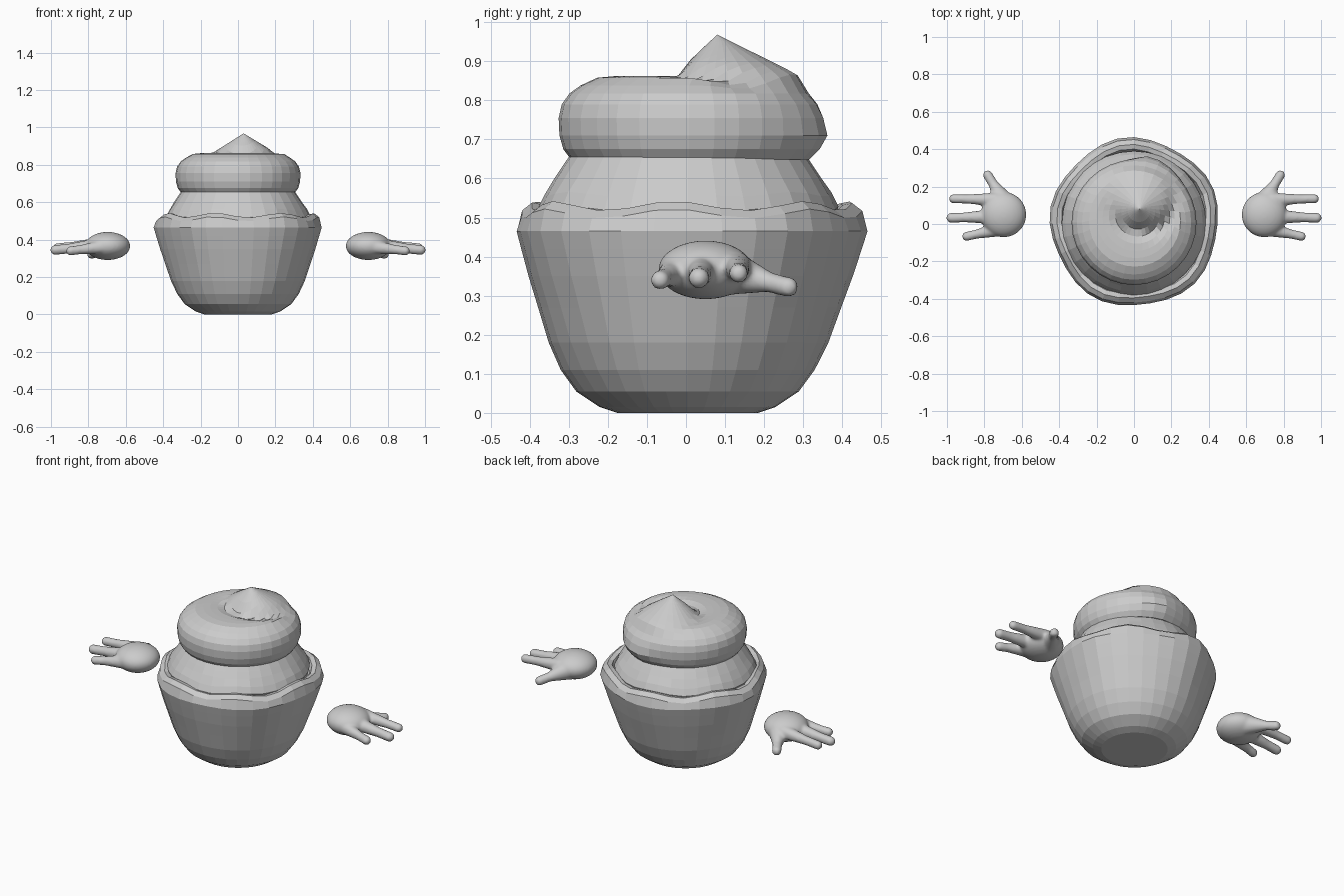
import bpy, bmesh
from math import sin, cos, pi, radians, exp, hypot, atan2
from mathutils import Vector, Matrix

if "Cube" in bpy.data.objects:
    bpy.data.objects.remove(bpy.data.objects["Cube"])

SEG = 32


def lathe(name, rings, place, cap_start=False, tip=None):
    """Revolve (radius, height) rings; place() turns ring + angle into a point."""
    bm = bmesh.new()
    loops = [[bm.verts.new(place(i, r, z, 2 * pi * k / SEG)) for k in range(SEG)]
             for i, (r, z) in enumerate(rings)]
    for a, b in zip(loops, loops[1:]):
        for k in range(SEG):
            n = (k + 1) % SEG
            bm.faces.new((a[k], a[n], b[n], b[k]))
    if cap_start:
        bm.faces.new(loops[0][::-1])
    if tip:
        t = bm.verts.new(tip)
        for k in range(SEG):
            bm.faces.new((loops[-1][k], loops[-1][(k + 1) % SEG], t))
    me = bpy.data.meshes.new(name)
    bm.to_mesh(me)
    bm.free()
    ob = bpy.data.objects.new(name, me)
    bpy.context.collection.objects.link(ob)
    return ob


# Cup with an uneven, wavy rolled rim
cup = [(.18, .0), (.225, .015), (.285, .055), (.325, .11), (.358, .18), (.388, .27),
       (.415, .35), (.436, .42), (.449, .465), (.436, .51), (.41, .53), (.385, .525), (.37, .49)]


def place_cup(i, r, z, a):
    w = min(1, max(0, (z - .1) / .36))
    r += w * (.006 * cos(a - radians(50)) + .009 * cos(5 * a - radians(130)))
    if i >= 9:
        z += .012 * cos(7 * a + .6)
    return (r * cos(a), r * sin(a) + .004, z)


lathe("cup", cup, place_cup, cap_start=True)

# Lower frosting layer
lower = [(.375, .48), (.385, .525), (.368, .56), (.342, .60), (.322, .63), (.305, .655), (.27, .67)]
lathe("lower_frosting", lower,
      lambda i, r, z, a: (r * cos(a), r * sin(a) + .005, z + .006 * cos(7 * a + .6) * (i < 3)))

# Upper swirl with an off-centre peak and a spiral groove
TIP = (.03, .08, .968)
upper = [(.27, .655), (.302, .648), (.322, .675), (.332, .71), (.334, .755), (.326, .79),
         (.306, .818), (.278, .838), (.245, .852), (.21, 0), (.18, 0), (.15, 0),
         (.12, 0), (.09, 0), (.06, 0), (.03, 0)]


def place_swirl(i, r, z, a):
    t = max(0, min(1, (.278 - r) / .25)) if i >= 7 else 0
    d_ang = (a - radians(76) + pi) % (2 * pi) - pi
    if i < 7:                                   # tail of the strand at the back
        width = .5 if d_ang < 0 else .25
        r += .03 * exp(-(d_ang / width) ** 2) * max(0, 1 - abs(z - .71) / .1)
    x = r * cos(a) + TIP[0] * t
    y = r * sin(a) + .008 + (TIP[1] - .008) * t
    if i >= 7:
        dx, dy = x - TIP[0], y - TIP[1]
        d, phi = hypot(dx, dy), atan2(dy, dx)
        foot = .18 + .055 * cos(phi - radians(85))
        strand = min(.862, .838 + (.278 - r) * .6)
        cone = TIP[2] - .115 * (d / foot)
        fade = .5 + .5 * cos(phi + radians(40))
        z = max(cone, strand) - .024 * fade * exp(-((d - foot) / .035) ** 2)
    return (x, y, z)


lathe("upper_swirl", upper, place_swirl, tip=TIP)

# Hands: palm and tapered digits fused by a remesh, mirrored to the other side
digits = [  # start, end, start radius, end radius
    ((.74, .13, .375), (.965, .135, .357), .038, .025),
    ((.76, .04, .365), (.977, .033, .345), .040, .027),
    ((.73, -.03, .360), (.895, -.066, .340), .038, .025),
    ((.69, .11, .360), (.782, .262, .322), .058, .026),
]
bm = bmesh.new()
bmesh.ops.create_icosphere(bm, subdivisions=4, radius=1, matrix=Matrix.LocRotScale(
    Vector((.697, .05, .366)), None, Vector((.121, .121, .075))))
for a, b, ra, rb in digits:
    a, b = Vector(a), Vector(b)
    for k in range(17):
        f = k / 16
        bmesh.ops.create_icosphere(bm, subdivisions=3, radius=ra + (rb - ra) * min(1, f * 1.5),
                                   matrix=Matrix.Translation(a.lerp(b, f)))
me = bpy.data.meshes.new("hands")
bm.to_mesh(me)
bm.free()
hands = bpy.data.objects.new("hands", me)
bpy.context.collection.objects.link(hands)
rem = hands.modifiers.new("fuse", 'REMESH')
rem.mode = 'VOXEL'
rem.voxel_size = .008
rem.use_smooth_shade = True
smo = hands.modifiers.new("soften", 'SMOOTH')
smo.factor = .5
smo.iterations = 6
mir = hands.modifiers.new("other_side", 'MIRROR')
mir.use_axis[0] = True
